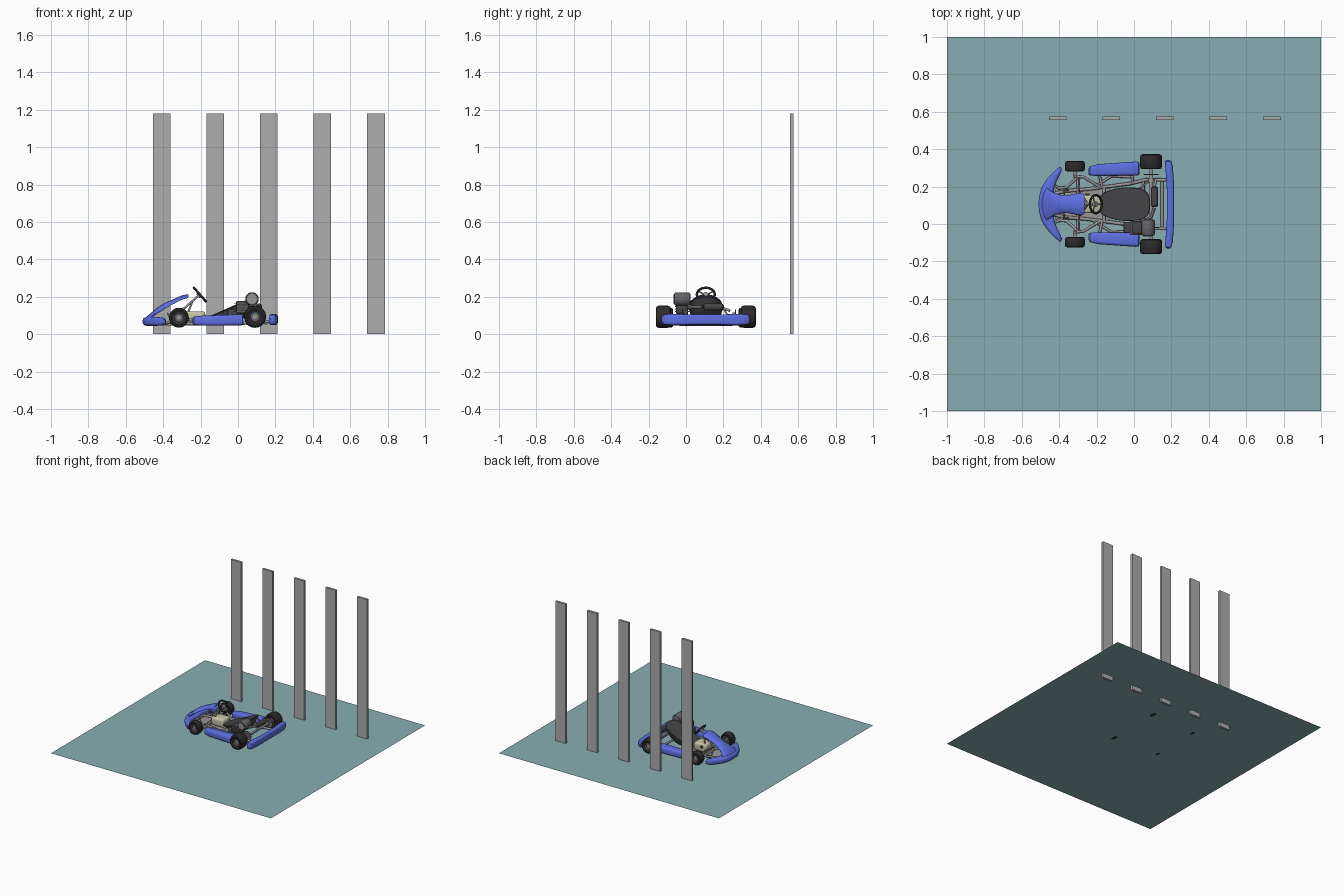
import bpy, bmesh, math
from mathutils import Vector

if "Cube" in bpy.data.objects:
    bpy.data.objects.remove(bpy.data.objects["Cube"])

CY = 0.106          # kart centre line; parts are built around y = 0 then shifted
kart = []


def mat(name, *rgb):
    m = bpy.data.materials.new(name)
    m.diffuse_color = (*rgb, 1)
    m.use_nodes = True
    m.node_tree.nodes["Principled BSDF"].inputs["Base Color"].default_value = m.diffuse_color
    return m


BLUE = mat("blue_plastic", 0.11, 0.16, 0.76)
BLACK = mat("rubber", 0.025, 0.025, 0.027)
DARK = mat("dark_plastic", 0.06, 0.06, 0.065)
STEEL = mat("steel", 0.32, 0.31, 0.31)
IRON = mat("engine_grey", 0.13, 0.13, 0.14)
CREAM = mat("cream_tank", 0.58, 0.56, 0.40)
TEAL = mat("floor_teal", 0.25, 0.42, 0.44)
SLAT = mat("slat_grey", 0.42, 0.42, 0.42)


def finish(name, bm, m, smooth=True, part=True):
    bmesh.ops.recalc_face_normals(bm, faces=bm.faces)
    me = bpy.data.meshes.new(name)
    bm.to_mesh(me)
    bm.free()
    ob = bpy.data.objects.new(name, me)
    bpy.context.collection.objects.link(ob)
    me.materials.append(m)
    if smooth:
        bpy.ops.object.select_all(action='DESELECT')
        bpy.context.view_layer.objects.active = ob
        ob.select_set(True)
        bpy.ops.object.shade_smooth_by_angle(angle=math.radians(40))
    if part:
        kart.append(ob)
    return ob


def skin(name, rings, m, caps=True, closed=False):
    """Bridge a list of equal-length point rings."""
    bm = bmesh.new()
    vs = [[bm.verts.new(p) for p in r] for r in rings]
    n = len(vs[0])
    pairs = list(zip(vs, vs[1:])) + ([(vs[-1], vs[0])] if closed else [])
    for a, b in pairs:
        for i in range(n):
            bm.faces.new((a[i], a[(i + 1) % n], b[(i + 1) % n], b[i]))
    if caps and not closed:
        bm.faces.new(vs[0])
        bm.faces.new(vs[-1])
    return finish(name, bm, m)


def sup(a, p):
    c, s = math.cos(a), math.sin(a)
    return math.copysign(abs(c) ** p, c), math.copysign(abs(s) ** p, s)


def loft(name, secs, m, p=0.5, n=24, sag=0):
    """secs: (centre, u half-axis, v half-axis) of rounded-box sections."""
    rings = []
    for c, u, v in secs:
        ring = []
        for i in range(n):
            a, b = sup(2 * math.pi * i / n, p)
            ring.append(Vector(c) + Vector(u) * a + Vector(v) * b - Vector((0, 0, sag * a * a)))
        rings.append(ring)
    return skin(name, rings, m)


def lathe(name, prof, c, m, closed=False, n=36):
    """Revolve (radius, y) profile about the y axis."""
    rings = [[Vector(c) + Vector((r * math.cos(t), y, r * math.sin(t)))
              for t in (2 * math.pi * i / n for i in range(n))] for r, y in prof]
    return skin(name, rings, m, closed=closed)


def box(name, lo, hi, m, bevel=0.0, part=True):
    bm = bmesh.new()
    bmesh.ops.create_cube(bm, size=1)
    for v in bm.verts:
        v.co = [(a + b) / 2 + k * (b - a) for a, b, k in zip(lo, hi, v.co)]
    if bevel:
        bmesh.ops.bevel(bm, geom=bm.edges[:], offset=bevel, segments=3, affect='EDGES', profile=0.5)
    return finish(name, bm, m, bool(bevel), part)


def tube(name, pts, r, m=STEEL):
    cu = bpy.data.curves.new(name, 'CURVE')
    cu.dimensions = '3D'
    cu.bevel_depth, cu.bevel_resolution, cu.use_fill_caps = r, 3, True
    sp = cu.splines.new('POLY')
    sp.points.add(len(pts) - 1)
    for q, co in zip(sp.points, pts):
        q.co = (*co, 1)
    cu.materials.append(m)
    ob = bpy.data.objects.new(name, cu)
    bpy.context.collection.objects.link(ob)
    kart.append(ob)


# ground sheet and row of upright slats
bm = bmesh.new()
bmesh.ops.create_grid(bm, x_segments=1, y_segments=1, size=1)
finish("ground_sheet", bm, TEAL, False, False).location.z = 0.036
for i in range(5):
    x = -0.408 + i * 0.2865
    box(f"slat_{i}", (x - 0.047, 0.556, 0), (x + 0.047, 0.575, 1.18), SLAT, part=False)

# wheels: tyre, dished rim and hub
for s, side in ((1, "left"), (-1, "right")):
    for end, x, z, R, w, yo in (("front", -0.316, 0.088, 0.053, 0.028, 0.203),
                                ("rear", 0.091, 0.093, 0.059, 0.040, 0.227)):
        c = (x, s * yo, z)
        q = R * 0.54
        lathe(f"{end}_{side}_tyre", [(q, -w * .8), (R * .75, -w), (R * .93, -w * .9), (R, -w * .62), (R, w * .62),
              (R * .93, w * .9), (R * .75, w), (q, w * .8)], c, BLACK, closed=True)
        lathe(f"{end}_{side}_rim", [(q * 1.04, -w * .8), (q * 1.04, w * .8), (q * .88, w * .82), (q * .8, w * .4),
              (q * .3, w * .4), (q * .3, -w * .4), (q * .8, -w * .4), (q * .88, -w * .82)], c, IRON, closed=True)
        lathe(f"{end}_{side}_hub", [(q * .38, -w * .6), (q * .38, w * .6)], c, STEEL)

# axle, brake disc, sprocket
tube("rear_axle", [(0.091, -0.24, 0.093), (0.091, 0.24, 0.093)], 0.008)
lathe("brake_disc", [(0.04, -0.003), (0.04, 0.003)], (0.091, 0.158, 0.093), IRON)
lathe("sprocket", [(0.042, -0.003), (0.042, 0.003)], (0.091, -0.125, 0.093), IRON)

# nose bumper: crescent with tapered tips
secs = []
for i in range(25):
    t = -1 + i / 12
    f = abs(t)
    k = math.sqrt(max(0.02, 1 - f ** 6))
    out = -0.51 + 0.112 * f ** 2.3
    h = (0.042 - 0.018 * f) * k
    secs.append(((out + h, 0.2 * t, 0.068), (h, 0, 0), (0, 0, 0.024 * (0.4 + 0.6 * k))))
loft("nose_bumper", secs, BLUE, 0.65)

# arched nose fairing rising to the steering wheel
loft("nose_fairing", [((x, 0, z), (0, w, 0), (0.004, 0, h)) for x, z, w, h in (
    (-0.495, 0.082, 0.085, 0.010), (-0.465, 0.103, 0.085, 0.014), (-0.43, 0.130, 0.062, 0.016),
    (-0.39, 0.155, 0.049, 0.014), (-0.35, 0.176, 0.048, 0.011), (-0.31, 0.196, 0.057, 0.009),
    (-0.28, 0.206, 0.060, 0.007), (-0.268, 0.208, 0.052, 0.004))], BLUE, 0.7, sag=0.014)

# side pods
for s, side in ((1, "left"), (-1, "right")):
    loft(f"side_pod_{side}", [((x, s * (a + b) / 2, z), (0, (b - a) / 2, 0), (0, 0, h)) for x, a, b, z, h in (
        (-0.243, 0.160, 0.190, 0.073, 0.014), (-0.236, 0.153, 0.203, 0.072, 0.023),
        (-0.19, 0.151, 0.214, 0.072, 0.027), (-0.08, 0.152, 0.222, 0.074, 0.029),
        (0.01, 0.153, 0.228, 0.076, 0.030), (0.024, 0.155, 0.226, 0.076, 0.027),
        (0.030, 0.162, 0.216, 0.076, 0.018))], BLUE)

# rear bumper, ends curved forward
loft("rear_bumper", [((0.195 - 0.013 * abs(t) ** 3, 0.236 * t, 0.078), (0.02 * k, 0, 0), (0, 0, 0.029 * k))
     for t, k in ((-1, .45), (-.97, .85), (-.85, 1), (-.6, 1), (-.3, .95), (0, .93),
                  (.3, .95), (.6, 1), (.85, 1), (.97, .85), (1, .45))], BLUE)

# seat tub: rings from rim down to the floor
rings = []
for sc, d in ((1.0, 0.08), (0.98, 0), (0.93, 0.02), (0.86, 0.3), (0.76, 0.65), (0.6, 0.9), (0.3, 1), (0.05, 1)):
    ring = []
    for i in range(40):
        a, b = sup(2 * math.pi * i / 40, 0.62)
        g = (a * sc + 1) / 2
        rim = 0.085 + 0.118 * g ** 1.25
        low = 0.058 + 0.075 * g ** 3
        w = (0.068 + 0.022 * min(1, ((a + 1) / 2) * 2.2))
        ring.append(Vector((-0.052 + 0.138 * a * sc, w * b * sc, rim + (low - rim) * d)))
    rings.append(ring)
seat = skin("seat", rings, DARK)
sol = seat.modifiers.new("thickness", 'SOLIDIFY')
sol.thickness = 0.006

# steering wheel, spokes and column
C, tilt = Vector((-0.204, 0, 0.212)), 0.85
bpy.ops.mesh.primitive_torus_add(location=C, rotation=(0, tilt, 0), major_radius=0.048, minor_radius=0.0065,
                                 major_segments=40, minor_segments=12)
wheel = bpy.context.object
wheel.name = "steering_wheel"
wheel.data.materials.append(BLACK)
bpy.ops.object.shade_smooth_by_angle()
kart.append(wheel)
n, dn = Vector((math.sin(tilt), 0, math.cos(tilt))), Vector((math.cos(tilt), 0, -math.sin(tilt)))
for i, a in enumerate((0, 2.1, -2.1)):
    tube(f"wheel_spoke_{i}", [C - n * .006, C + (dn * math.cos(a) + Vector((0, math.sin(a), 0))) * 0.048], 0.004)
tube("wheel_hub", [C - n * 0.014, C + n * 0.004], 0.014)
tube("steering_column", [C, C - n * 0.165], 0.006)
for s in (1, -1):
    tube("column_brace", [(-0.245, 0, 0.172), (-0.29, s * 0.06, 0.058)], 0.005)

# fuel tank and floor tray
box("fuel_tank", (-0.29, -0.048, 0.056), (-0.175, 0.048, 0.122), CREAM, 0.014)
lathe("tank_cap", [(0.012, -0.006), (0.012, 0.006)], (-0.25, 0.05, 0.1), DARK)
box("floor_tray", (-0.42, -0.085, 0.046), (-0.13, 0.085, 0.051), STEEL)

# chassis tubes, mirrored left and right
for s in (1, -1):
    for name, r, pts in (
        ("main_rail", .009, ((-.45, .05, .056), (-.37, .07, .056), (-.25, .08, .056), (-.02, .11, .056),
                             (.06, .13, .06), (.185, .13, .07))),
        ("front_arm", .008, ((-.41, .085, .06), (-.36, .09, .065), (-.30, .145, .08))),
        ("rear_arm", .008, ((-.18, .09, .058), (-.27, .145, .08), (-.315, .15, .085))),
        ("stub_axle", .008, ((-.315, .14, .088), (-.315, .205, .088))),
        ("king_pin", .007, ((-.315, .15, .065), (-.315, .15, .115))),
        ("tie_rod", .004, ((-.30, .01, .085), (-.29, .155, .085))),
        ("pod_bar_front", .007, ((-.17, .09, .06), (-.19, .18, .066))),
        ("pod_bar_rear", .007, ((-.01, .11, .06), (-.01, .18, .07))),
        ("diagonal_rail", .007, ((-.23, .08, .058), (-.12, .15, .06), (-.01, .145, .06))),
        ("seat_stay", .005, ((.085, .125, .085), (.03, .085, .155))),
        ("nose_stay", .006, ((-.37, .07, .06), (-.44, .11, .066))),
        ("pedal", .005, ((-.35, .075, .055), (-.375, .075, .11), (-.375, .05, .11))),
        ("bearing_block", .016, ((.091, .115, .092), (.091, .14, .092))),
    ):
        tube(f"{name}_{'left' if s > 0 else 'right'}", [(x, s * y, z) for x, y, z in pts], r)
for x, w in ((-.43, .06), (-.3, .15), (-.16, .09), (.05, .128), (.15, .13)):
    tube("cross_member", [(x, -w, .057), (x, w, .057)], 0.008)

# engine: crankcase, finned cylinder, air box drum
box("crankcase", (-0.055, -0.155, 0.07), (0.03, -0.095, 0.135), DARK, 0.008)
box("engine_block", (-0.01, -0.16, 0.11), (0.06, -0.095, 0.178), DARK, 0.008)
for i in range(4):
    box(f"cooling_fin_{i}", (-0.022, -0.166, 0.118 + i * .014), (0.05, -0.09, 0.123 + i * .014), IRON)
lathe("air_drum", [(0.02, -0.044), (0.032, -0.042), (0.036, -0.036), (0.036, 0.036), (0.032, 0.042), (0.02, 0.044)],
      (0.075, -0.126, 0.188), IRON)
lathe("drum_cover", [(0.026, -0.003), (0.024, 0.003)], (0.075, -0.171, 0.188), STEEL)
tube("chain_guard", [(-0.03, -0.125, 0.1), (0.091, -0.125, 0.1)], 0.014, DARK)

# exhaust and muffler behind the seat
tube("exhaust_pipe", [(0.04, -0.1, 0.14), (0.09, -0.07, 0.145), (0.11, -0.02, 0.145)], 0.009, IRON)
lathe("muffler", [(0.008, -0.056), (0.017, -0.05), (0.019, -0.04), (0.019, 0.04), (0.017, 0.05), (0.008, 0.056)],
      (0.110, 0.04, 0.145), DARK)
tube("tail_pipe", [(0.11, 0.09, 0.14), (0.115, 0.13, 0.125)], 0.007)

for ob in kart:
    ob.location.y += CY
